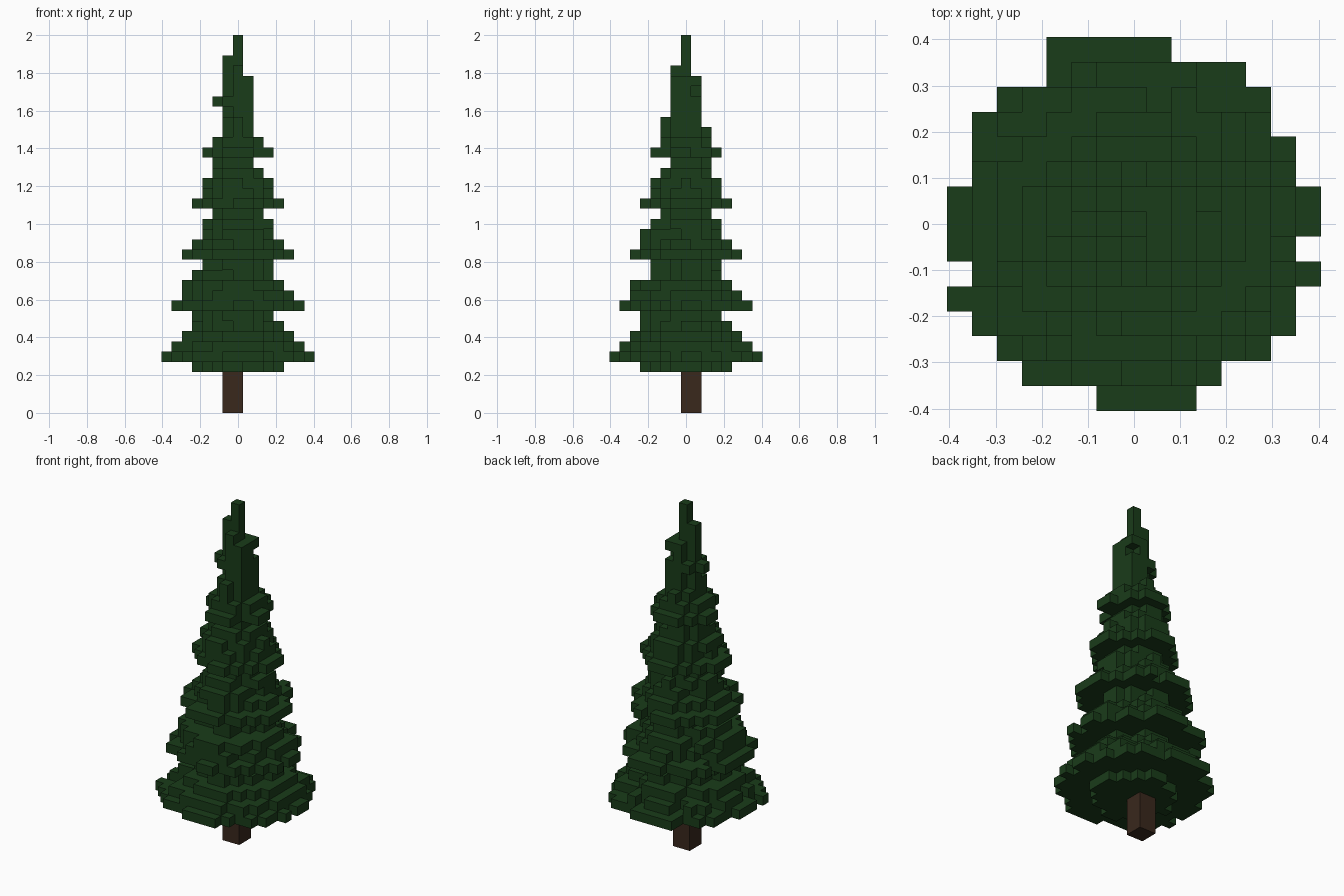
import bpy, bmesh, random
from mathutils import Vector

cube = bpy.data.objects.get("Cube")
if cube:
    bpy.data.objects.remove(cube, do_unlink=True)

random.seed(4)
V = 2 / 37  # voxel size


def material(name, rgb):
    m = bpy.data.materials.new(name)
    m.use_nodes = True
    m.diffuse_color = (*rgb, 1)
    bsdf = m.node_tree.nodes["Principled BSDF"]
    bsdf.inputs["Base Color"].default_value = (*rgb, 1)
    bsdf.inputs["Roughness"].default_value = 1
    return m


green = material("dark needle green", (0.010, 0.045, 0.010))
brown = material("bark brown", (0.041, 0.021, 0.012))

# Reach of each foliage layer in voxels, bottom up: left, right, front, back
LAYERS = [
    "4444", "7777", "6666", "5555", "4444", "4343",
    "6666", "5555", "5454", "4333", "3333",
    "5555", "4444", "3343", "3333", "2222",
    "4444", "3333", "3333", "2222", "2112",
    "3333", "2222", "1122", "1121", "1111",
    "2111", "1111", "1111", "1010", "1000", "0000", "0000",
]
# Rows of the widest layer, front to back: first and last x
SKIRT = [(-1, 2), (-4, 3), (-5, 5), (-6, 6), (-7, 6), (-6, 7), (-7, 6), (-7, 7),
         (-7, 7), (-6, 6), (-6, 6), (-6, 5), (-5, 5), (-3, 4), (-3, 1)]


def layer_cells(reach):
    """Ragged disc whose four sides reach out by different amounts."""
    left, right, front, back = map(int, reach)
    for x in range(-left, right + 1):
        for y in range(-front, back + 1):
            rx = left if x < 0 else right
            ry = front if y < 0 else back
            big = max(rx, ry)
            pad = 0.24 if 2 <= big <= 4 else 0.45
            d = ((x / (rx + pad)) ** 2 + (y / (ry + pad)) ** 2) ** 0.5
            if d > 1 or (x == -1 and y and big == 1):
                continue
            rim = big >= 3 and d * (big + pad) > big - 0.3
            if rim and x and y and random.random() < 0.25:
                continue
            yield x, y


cells = set()
for i, reach in enumerate(LAYERS):
    if i == 1:
        for row, (a, b) in enumerate(SKIRT):
            cells |= {(x, row - 7, 5) for x in range(a, b + 1)}
    else:
        cells |= {(x, y, i + 4) for x, y in layer_cells(reach)}
cells.discard((1, 1, 31))  # notch near the tip


def finish(bm, name, mat):
    me = bpy.data.meshes.new(name)
    bm.to_mesh(me)
    bm.free()
    me.materials.append(mat)
    ob = bpy.data.objects.new(name, me)
    bpy.context.collection.objects.link(ob)


# Foliage: only the exposed voxel faces
bm = bmesh.new()
corners = {}


def corner(p):
    key = tuple(round(c * 2) for c in p)
    if key not in corners:
        corners[key] = bm.verts.new(p * V)
    return corners[key]


for c in sorted(cells):
    centre = Vector((c[0], c[1], c[2] + 0.5))
    for axis in range(3):
        for sign in (-1, 1):
            n = [0, 0, 0]
            n[axis] = sign
            if tuple(a + b for a, b in zip(c, n)) in cells:
                continue
            n = Vector(n)
            u = Vector([float(k == (axis + 1) % 3) for k in range(3)])
            w = n.cross(u)
            bm.faces.new([corner(centre + (n + u * a + w * b) / 2)
                          for a, b in ((-1, -1), (1, -1), (1, 1), (-1, 1))])
finish(bm, "foliage", green)

# Trunk: two voxels square, four high
bm = bmesh.new()
bmesh.ops.create_cube(bm, size=1)
bmesh.ops.scale(bm, vec=(2 * V, 2 * V, 4 * V), verts=bm.verts)
bmesh.ops.translate(bm, vec=(-V / 2, V / 2, 2 * V), verts=bm.verts)
finish(bm, "trunk", brown)
